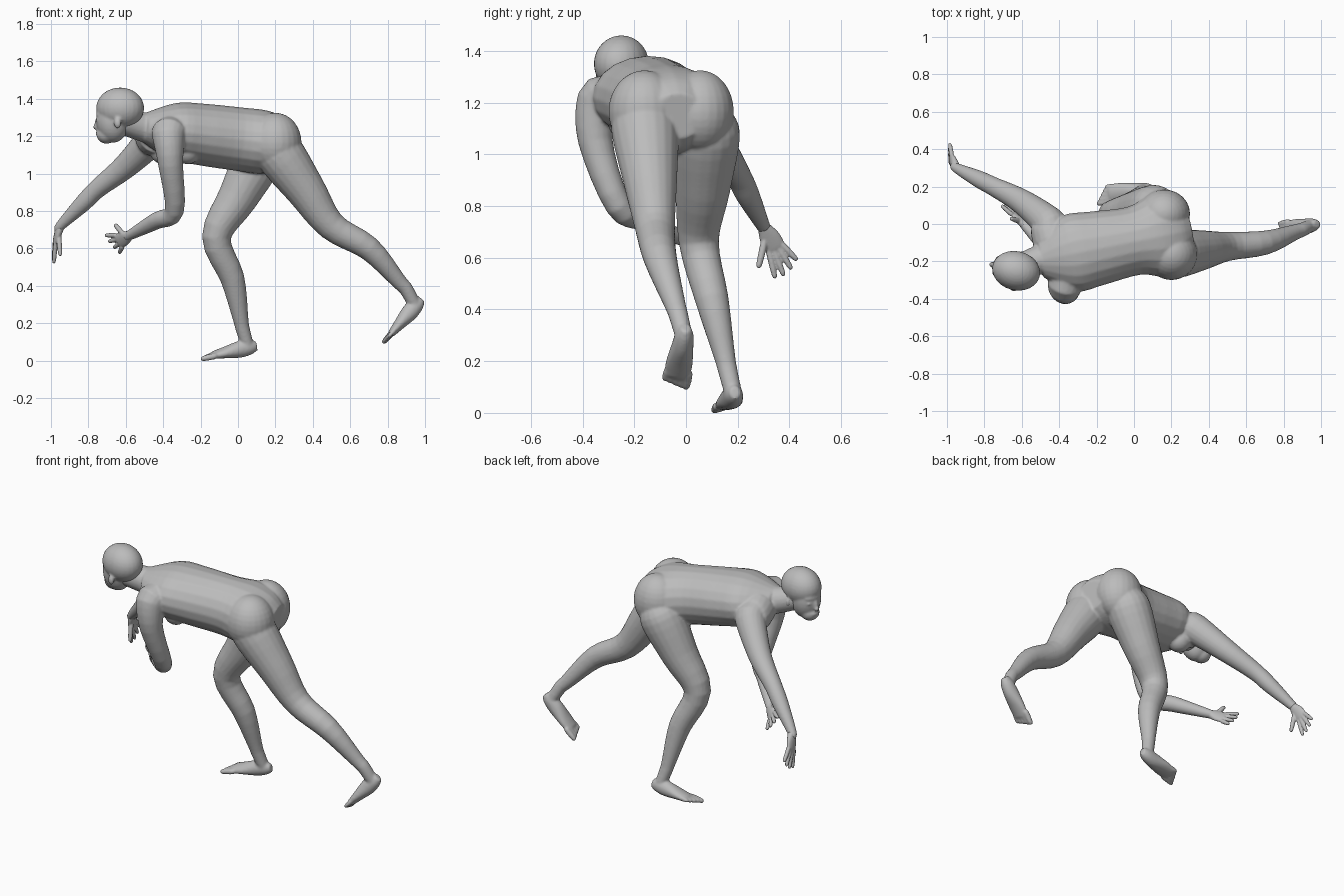
import bpy
import bmesh
from math import cos, sin, pi
from mathutils import Vector, Matrix

if "Cube" in bpy.data.objects:
    bpy.data.objects.remove(bpy.data.objects["Cube"])

grey = (.5, .5, .5, 1)
skin = bpy.data.materials.new("plain grey")
skin.use_nodes = True
skin.diffuse_color = grey
skin.node_tree.nodes["Principled BSDF"].inputs["Base Color"].default_value = grey


def point(x, y, z):
    return Vector((x, y, z))


def spline(before, start, end, after, t):
    """Catmull-Rom value between start and end."""
    slope_in = (end - before) / 2
    slope_out = (after - start) / 2
    ease = t * t * (3 - 2 * t)
    rise = t * (1 - t)
    return (start + (end - start) * ease
            + slope_in * (rise * (1 - t)) - slope_out * (rise * t))


def loft(bm, rings, side, steps=4, sides=20):
    """Closed smooth tube through rings of (centre, half width, half depth)."""
    last = len(rings) - 1
    path = []
    for i in range(last):
        near = [rings[max(0, min(last, i + k))] for k in range(-1, 3)]
        for step in range(steps):
            path.append([spline(*values, step / steps) for values in zip(*near)])
    path.append(rings[last])
    loops = []
    for i, (centre, width, depth) in enumerate(path):
        ahead = path[min(i + 1, len(path) - 1)][0]
        behind = path[max(i - 1, 0)][0]
        along = (ahead - behind).normalized()
        across = (side - along * side.dot(along)).normalized()
        up = along.cross(across)
        angles = [2 * pi * k / sides for k in range(sides)]
        loops.append([bm.verts.new(centre + across * width * cos(a) + up * depth * sin(a))
                      for a in angles])
    for lower, upper in zip(loops, loops[1:]):
        for k in range(sides):
            bm.faces.new((lower[k - 1], lower[k], upper[k], upper[k - 1]))
    bm.faces.new(loops[0][::-1])
    bm.faces.new(loops[-1])


def tube(bm, centres, radii, side=point(.3, 1, .2)):
    """Round limb through the centres."""
    loft(bm, [(centre, radius, radius) for centre, radius in zip(centres, radii)], side)


def ball(bm, centre, radii, turn=0):
    """Ellipsoid, turned about the vertical."""
    placed = (Matrix.Translation(centre) @ Matrix.Rotation(turn, 4, 'Z')
              @ Matrix.Diagonal((*radii, 1)))
    bmesh.ops.create_uvsphere(bm, u_segments=24, v_segments=16, radius=1, matrix=placed)


def finish(name, bm, voxel, smoothing):
    """Fuse the overlapping volumes into one continuous skin."""
    bmesh.ops.recalc_face_normals(bm, faces=bm.faces)
    mesh = bpy.data.meshes.new(name)
    bm.to_mesh(mesh)
    bm.free()
    mesh.materials.append(skin)
    part = bpy.data.objects.new(name, mesh)
    bpy.context.collection.objects.link(part)
    fuse = part.modifiers.new("fuse", 'REMESH')
    fuse.mode = 'VOXEL'
    fuse.voxel_size = voxel
    fuse.use_smooth_shade = True
    relax = part.modifiers.new("relax", 'SMOOTH')
    relax.iterations = smoothing


def spine(x):
    """Centre of the trunk, leaning up and turning toward the head."""
    return point(x, x / 5 - .09, 1.185 - x / 8)


def digit(bm, root, tip, radius):
    """Finger or toe with a rounded tip."""
    centres = (root, root.lerp(tip, .5), root.lerp(tip, .9), tip)
    rings = [(c, radius * k, radius * k) for c, k in zip(centres, (1, 1, .8, .4))]
    loft(bm, rings, point(.3, .5, .8), 3, 10)


def leg(hip, knee, calf, ankle, heel, front, across):
    """Thigh to ankle, then heel, arch, ball of the foot and five toes."""
    thigh = hip.lerp(knee, .5)
    tube(body, (hip.lerp(thigh, -.4), hip, thigh, knee, calf,
                calf.lerp(ankle, .8), ankle, heel.lerp(front, .2)),
         (.09, .13, .107, .078, .065, .042, .038, .034))
    shape = ((0, .02, .025), (.15, .035, .04), (.4, .043, .045),
             (.75, .053, .03), (1, .05, .02))
    loft(body, [(heel.lerp(front, t), width, depth) for t, width, depth in shape], across)
    sideways = across.normalized()
    ahead = (front - heel).normalized()
    for i in range(5):
        root = front + sideways * (i - 2) * .022 - ahead * .02
        digit(body, root, root + ahead * (.085 - i * .008), .017 - i * .001)


def arm(shoulder, bicep, elbow, wrist, palm):
    """Shoulder rooted in the chest, upper arm and tapering forearm."""
    chest = spine(shoulder.x + .05)
    tube(body, (chest.lerp(shoulder, .4), chest.lerp(shoulder, .75), shoulder, bicep,
                elbow, elbow.lerp(wrist, .4), wrist, wrist.lerp(palm, .25)),
         (.11, .105, .09, .067, .051, .046, .027, .024), point(.8, .1, .3))


# Places shared by neighbouring parts
left_wrist = point(-.58, -.01, .67)
left_palm = point(-.635, .05, .64)
right_wrist = point(-.95, .3, .72)
right_palm = point(-.975, .345, .64)

# Trunk, neck, buttocks and breasts
body = bmesh.new()
outline = ((.3, .1, .09), (.24, .17, .14), (.14, .225, .17), (0, .185, .17),
           (-.2, .2, .165), (-.35, .205, .15), (-.5, .1, .08))
loft(body, [(spine(x), width, depth) for x, width, depth in outline], point(0, 1, 0))
tube(body, (spine(-.4), spine(-.5), point(-.62, -.235, 1.28)), (.1, .08, .07))
ball(body, point(.2, -.16, 1.165), (.14, .14, .16))
ball(body, point(.16, .055, 1.165), (.14, .13, .16))
for x, y in ((-.27, -.23), (-.4, -.07)):
    ball(body, point(x, y, 1.12), (.07, .07, .07))

# Limbs
leg(point(.22, -.16, 1.11), point(.5, -.12, .72), point(.7, -.1, .6), point(.9, -.03, .38),
    point(.98, 0, .33), point(.82, -.035, .145), point(.1, -1, .1))
leg(point(.11, .08, 1.08), point(-.115, .05, .66), point(-.03, .1, .44), point(.025, .16, .17),
    point(.1, .19, .08), point(-.13, .16, .03), point(.15, 1, .2))
arm(point(-.37, -.335, 1.2), point(-.36, -.35, 1.05), point(-.34, -.26, .8),
    left_wrist, left_palm)
arm(point(-.46, .01, 1.18), point(-.6, .12, 1.04), point(-.75, .2, .92),
    right_wrist, right_palm)
finish("body", body, .007, 6)

# Head, looking slightly to its right
head = bmesh.new()
gaze = -.25
neck_top = point(-.63, -.25, 0)


def feature(forward, left, z, radii):
    """Ellipsoid placed relative to the direction of gaze."""
    offset = Matrix.Rotation(gaze, 3, 'Z') @ point(-forward, -left, z)
    ball(head, neck_top + offset, radii, gaze)


feature(0, 0, 1.35, (.13, .105, .11))  # skull
feature(.04, 0, 1.285, (.09, .085, .12))  # jaw
feature(.075, 0, 1.21, (.055, .055, .05))  # chin
feature(.1, 0, 1.315, (.03, .06, .02))  # brow
feature(.125, 0, 1.27, (.015, .015, .03))  # nose bridge
feature(.135, 0, 1.25, (.015, .015, .015))  # nose tip
feature(.12, 0, 1.215, (.015, .03, .01))  # lips
for flank in (-1, 1):
    feature(.11, flank * .035, 1.285, (.015, .02, .01))  # eye
    feature(-.01, flank * .095, 1.27, (.02, .015, .03))  # ear
finish("head", head, .007, 6)


def hand(name, wrist, palm, spread, tips, thumb):
    """Palm, four fingers fanned between the outer two, and a thumb."""
    bm = bmesh.new()
    loft(bm, [(wrist, .024, .024), (wrist.lerp(palm, .5), .04, .02), (palm, .04, .015),
              (wrist.lerp(palm, 1.15), .03, .01)], spread)
    for i in range(4):
        root = palm + spread * (i / 3 - .5)
        tip = tips[0].lerp(tips[1], i / 3)
        reach = 1.15 if i in (1, 2) else 1
        digit(bm, root, root.lerp(tip, reach), .0125)
    digit(bm, wrist.lerp(palm - spread / 2, .4), thumb, .014)
    finish(name, bm, .0045, 2)


hand("left_hand", left_wrist, left_palm, point(.035, 0, -.06),
     (point(-.71, .1, .67), point(-.635, .1, .575)), point(-.66, .03, .73))
hand("right_hand", right_wrist, right_palm, point(0, .05, .025),
     (point(-.985, .345, .52), point(-.985, .43, .59)), point(-.95, .28, .56))
